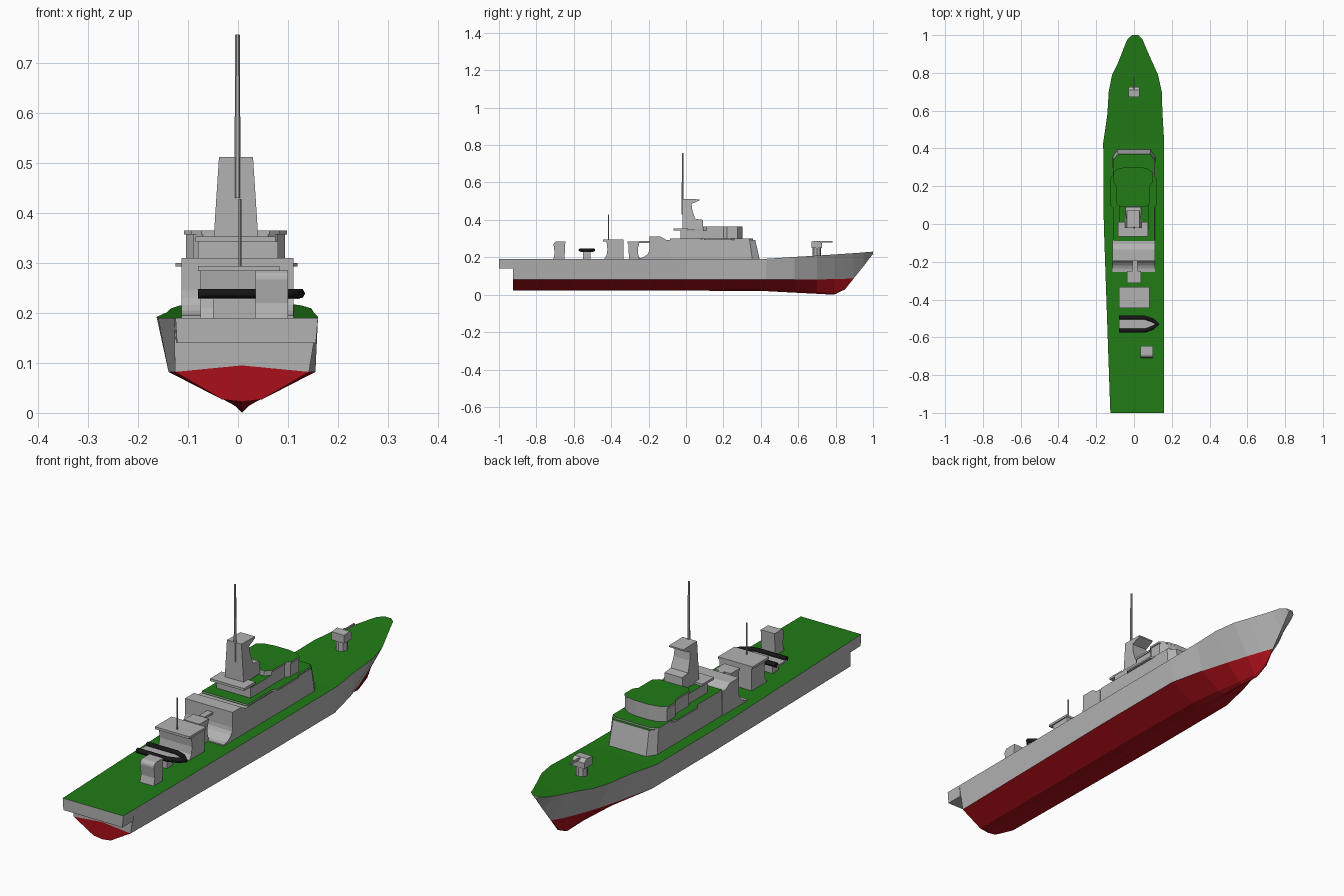
import bpy, bmesh, math

if "Cube" in bpy.data.objects:
    bpy.data.objects.remove(bpy.data.objects["Cube"])


def material(name, rgb):
    m = bpy.data.materials.new(name)
    m.diffuse_color = (*rgb, 1)
    m.use_nodes = True
    m.node_tree.nodes["Principled BSDF"].inputs["Base Color"].default_value = m.diffuse_color
    return m


GREY = material("grey", (0.45, 0.45, 0.45))
GREEN = material("deck_green", (0.015, 0.2, 0.008))
RED = material("hull_red", (0.4, 0.005, 0.01))
BLACK = material("rubber_black", (0.008, 0.008, 0.008))


def finish(name, bm, mats=(GREY,)):
    bmesh.ops.remove_doubles(bm, verts=bm.verts, dist=0.0003)
    bmesh.ops.recalc_face_normals(bm, faces=bm.faces)
    me = bpy.data.meshes.new(name)
    bm.to_mesh(me)
    bm.free()
    for m in mats:
        me.materials.append(m)
    ob = bpy.data.objects.new(name, me)
    bpy.context.collection.objects.link(ob)
    return ob


def loft(name, a, b, mats=(GREY,), top=False):
    """Solid between two matching loops; the second cap may use material 1."""
    bm = bmesh.new()
    va, vb = [bm.verts.new(p) for p in a], [bm.verts.new(p) for p in b]
    n = len(a)
    bm.faces.new(va)
    cap = bm.faces.new(vb)
    cap.material_index = 1 if top else 0
    for i in range(n):
        bm.faces.new((va[i], va[(i + 1) % n], vb[(i + 1) % n], vb[i]))
    return finish(name, bm, mats)


def box(name, x0, x1, y0, y1, z0, z1, mats=(GREY,), top=False):
    c = [(x0, y0), (x1, y0), (x1, y1), (x0, y1)]
    return loft(name, [(*p, z0) for p in c], [(*p, z1) for p in c], mats, top)


def side_profile(name, pts, x0, x1):
    return loft(name, [(x0, y, z) for y, z in pts], [(x1, y, z) for y, z in pts])


def plan(name, half, z0, z1, cx=0.0, half_top=None, mats=(GREY, GREEN)):
    """Mirrored plan outline (x half-width, y) raised from z0 to z1."""
    def ring(h, z):
        return [(cx + x, y, z) for x, y in h] + [(cx - x, y, z) for x, y in reversed(h)]
    return loft(name, ring(half, z0), ring(half_top or half, z1), mats, True)


def rod(name, x, y, z0, z1, r, n=8, r2=None):
    def ring(rad, z):
        return [(x + rad * math.cos(2 * math.pi * i / n), y + rad * math.sin(2 * math.pi * i / n), z)
                for i in range(n)]
    return loft(name, ring(r, z0), ring(r2 or r, z1))


# Hull: y, deck left, deck right, deck z, chine half, chine z, bilge half, bilge z, keel z
stations = [
    (-.925, -.128, .16, .19, .134, .082, .04, .027, .022),
    (0, -.16, .16, .19, .147, .082, .04, .027, .022),
    (.43, -.163, .16, .192, .147, .082, .035, .026, .019),
    (.58, -.141, .151, .202, .112, .082, .024, .020, .011),
    (.70, -.134, .147, .209, .077, .082, .014, .014, .005),
    (.79, -.116, .127, .215, .047, .083, .008, .008, 0),
    (.85, -.086, .1, .219, .024, .085, .006, .033, .028),
    (.895, -.068, .08, .222, .003, .088, .002, .086, .085),
    (.95, -.047, .056, .226, .002, .155, .001, .154, .153),
    (.98, -.033, .044, .229, .002, .195, .001, .194, .193),
    (1.0, -.010, .022, .230, .002, .220, .001, .219, .218),
]
bm = bmesh.new()
rows = []
for y, dl, dr, dz, ch, cz, bh, bz, kz in stations:
    cx = 0.008
    pts = [(dl, dz), (cx - ch, cz), (cx - bh, bz), (cx, kz), (cx + bh, bz), (cx + ch, cz), (dr, dz)]
    rows.append([bm.verts.new((x, y, z)) for x, z in pts])
for j, (a, b) in enumerate(zip(rows, rows[1:])):
    for i in range(7):
        k = (i + 1) % 7
        f = bm.faces.new((a[i], a[k], b[k], b[i]))
        f.material_index = 1 if i == 6 else (0 if i in (0, 5) or j >= 7 else 2)
# stern transom, grey above a slightly peaked red panel
s = rows[0]
mid = bm.verts.new((.008, -.925, .095))
bm.faces.new((s[0], s[1], mid, s[5], s[6]))
bm.faces.new((s[1], s[2], s[3], s[4], s[5], mid)).material_index = 2
bm.faces.new(rows[-1])
finish("hull", bm, (GREY, GREEN, RED))

# Stern overhang
lo = [(-.122, -1), (.156, -1), (.156, -.925), (-.124, -.925)]
hi = [(-.125, -1), (.16, -1), (.16, -.925), (-.128, -.925)]
loft("stern_overhang", [(*p, .14) for p in lo], [(*p, .19) for p in hi], (GREY, GREEN), True)

# Main deckhouse with raked front and wing deck
plan("deckhouse", [(.11, -.09), (.113, .355), (.088, .395)], .185, .293,
     half_top=[(.108, -.09), (.108, .34), (.085, .37)])
plan("wing_deck", [(.108, -.085), (.108, .08), (.122, .1), (.122, .24), (.108, .26),
                   (.108, .34), (.08, .358)], .293, .3, cx=-.003)

# Bridge block and its overhanging roof
plan("bridge_rear", [(.08, -.03), (.08, .12)], .3, .343)
bridge = [(.065, .09), (.085, .11), (.085, .2), (.099, .22), (.099, .275), (.07, .295), (.03, .302)]
plan("bridge", bridge, .3, .357, cx=-.005)
plan("bridge_roof", [(x * 1.04, y) for x, y in bridge], .357, .365, cx=-.005)
box("mast_platform", -.085, .075, -.067, .01, .343, .353)

# Tapered mast tower with forward platform, and its pole
tower = [(-.02, .343), (-.02, .512), (.072, .51), (.072, .504), (.03, .485), (.034, .45),
         (.05, .405), (.09, .4), (.093, .35)]
def tower_side(sign):
    return [(-.004 + sign * (.045 - .011 * (z - .343) / .17), y, z) for y, z in tower]
loft("mast_tower", tower_side(-1), tower_side(1))
rod("mast_pole", -.001, -.018, .43, .757, .0065, 6, .0045)

# Funnel with curved after side
curve = [(-.195 - .06 * (1 - math.cos(t)), .245 - .05 * math.sin(t))
         for t in [i * math.pi / 10 for i in range(6)]]
side_profile("funnel", [(-.085, .187), (-.085, .293), (-.105, .293), (-.135, .31), (-.195, .31)]
             + curve + [(-.255, .187)], -.113, .111)

# Small launcher behind the funnel
side_profile("launcher_pedestal", [(-.305, .187), (-.308, .275), (-.25, .275), (-.257, .25),
                                   (-.257, .22), (-.245, .187)], -.035, .037)
box("launcher_top", -.036, .038, -.312, -.25, .275, .285)
box("launcher_arm", -.008, .018, -.25, -.19, .277, .287)

# After house with cap and whip aerial
side_profile("after_house", [(-.335, .187), (-.335, .285), (-.425, .285), (-.42, .24),
                             (-.425, .21), (-.44, .187)], -.075, .078)
box("after_house_cap", -.08, .083, -.445, -.333, .284, .294)
rod("whip_aerial", .004, -.415, .29, .428, .003, 6)

# Inflatable boat: bent tube, floor and cradle
cu = bpy.data.curves.new("boat_tube", "CURVE")
cu.dimensions = "3D"
cu.bevel_depth = .0105
cu.bevel_resolution = 1
cu.use_fill_caps = True
sp = cu.splines.new("POLY")
path = [(-.08, -.564), (.06, -.564), (.1, -.55), (.124, -.53),
        (.1, -.51), (.06, -.496), (-.08, -.496)]
sp.points.add(len(path) - 1)
for p, (x, y) in zip(sp.points, path):
    p.co = (x, y, .239, 1)
cu.materials.append(BLACK)
bpy.context.collection.objects.link(bpy.data.objects.new("boat_tube", cu))
loft("boat_floor", [(x, y, .228) for x, y in path], [(x, y, .236) for x, y in path])
box("boat_cradle", -.05, .05, -.55, -.51, .187, .23)

# Ventilator with rounded top edge
arc = [(-.69 - .018 * math.sin(t), .267 + .018 * math.cos(t)) for t in [i * math.pi / 8 for i in range(5)]]
side_profile("ventilator", [(-.65, .187), (-.645, .285)] + arc + [(-.702, .22), (-.71, .187)], .035, .1)

# Bow gun: pedestal, turret and barrel
rod("gun_pedestal", 0, .7, .2, .25, .023, 8)
side_profile("gun_turret", [(.672, .25), (.672, .285), (.71, .288), (.726, .275), (.726, .25)], -.03, .029)
box("gun_barrel", -.003, .003, .71, .782, .28, .287)
